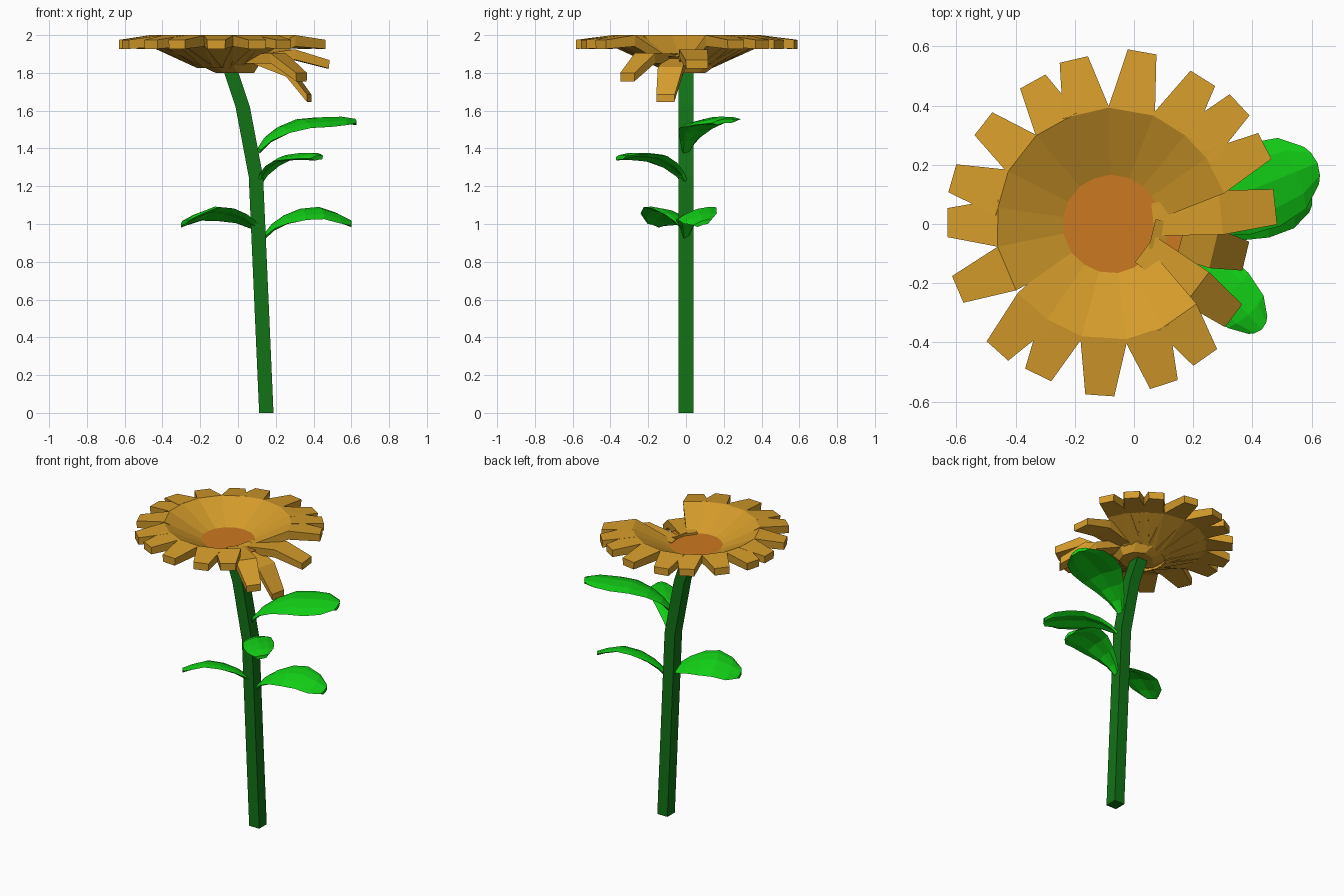
import bpy, bmesh
from math import cos, sin, radians, pi
from mathutils import Vector, Matrix

if "Cube" in bpy.data.objects:
    bpy.data.objects.remove(bpy.data.objects["Cube"])


def material(name, rgb):
    m = bpy.data.materials.new(name)
    m.diffuse_color = (*rgb, 1)
    m.use_nodes = True
    m.node_tree.nodes["Principled BSDF"].inputs["Base Color"].default_value = m.diffuse_color
    return m


STEM = material("stem_green", (0.006, 0.17, 0.008))
LEAF = material("leaf_green", (0.006, 0.62, 0.008))
PETAL = material("petal_gold", (0.66, 0.33, 0.024))
CORE = material("core_orange", (0.60, 0.19, 0.014))


def loft(bm, rings):
    """Join closed rings of points into a capped solid."""
    vs = [[bm.verts.new(p) for p in ring] for ring in rings]
    n = len(vs[0])
    for a, b in zip(vs, vs[1:]):
        for i in range(n):
            j = (i + 1) % n
            bm.faces.new((a[i], a[j], b[j], b[i]))
    bm.faces.new(vs[0][::-1])
    bm.faces.new(vs[-1])


def finish(bm, name, mat):
    bmesh.ops.recalc_face_normals(bm, faces=bm.faces[:])
    me = bpy.data.meshes.new(name)
    bm.to_mesh(me)
    bm.free()
    me.materials.append(mat)
    ob = bpy.data.objects.new(name, me)
    bpy.context.collection.objects.link(ob)
    return ob


# Stem: square tube along a bent path
bm = bmesh.new()
path = [(0.15, 0), (0.095, 1.25), (0.025, 1.62), (-0.045, 1.83)]
loft(bm, [[(x + sx * 0.038, sy * 0.04, z)
           for sx, sy in ((-1, -1), (1, -1), (1, 1), (-1, 1))] for x, z in path])
finish(bm, "stem", STEM)

# Cup and core: stacked low-poly discs
HX = -0.075


def disc(name, mat, profile, sides):
    b = bmesh.new()
    loft(b, [[(HX + 0.055 * (1 if r < 0.15 else 0) + r * cos(2 * pi * i / sides),
               r * sin(2 * pi * i / sides), z) for i in range(sides)]
             for r, z in profile])
    finish(b, name, mat)


disc("flower_cup", PETAL, [(0.105, 1.80), (0.205, 1.872)], 9)
disc("flower_core", CORE, [(0.22, 1.865), (0.25, 1.887)], 12)


# Petals: bent tapering strips (radius, top height, half width, thickness)
def petal(bm, angle, sections):
    a = radians(angle)
    d, n = Vector((cos(a), sin(a), 0)), Vector((-sin(a), cos(a), 0))
    rings = []
    for r, z, w, t in sections:
        top = Vector((HX, 0, z)) + d * r
        low = top - Vector((0, 0, t))
        rings.append([top - n * w, top + n * w, low + n * w * 0.95, low - n * w * 0.95])
    loft(bm, rings)


tips = [(27, .58), (43, .59), (58, .58), (80, .59), (103, .57), (119, .55),
        (142, .55), (164, .56), (179.5, .555), (203, .565), (228, .577),
        (244, .567), (266, .58), (288, .57), (305, .55)]
bm = bmesh.new()
for ang, r in tips:
    petal(bm, ang, [(0.13, 1.87, 0.055, 0.045), (0.385, 2.0, 0.08, 0.06),
                    (r, 1.975, 0.049, 0.048)])
# three drooping petals at the right
petal(bm, 6, [(0.14, 1.89, 0.055, 0.045), (0.37, 1.925, 0.075, 0.055),
              (0.555, 1.868, 0.06, 0.045)])
petal(bm, -37, [(0.14, 1.90, 0.055, 0.05), (0.36, 1.905, 0.068, 0.055),
                (0.515, 1.80, 0.048, 0.045)])
petal(bm, -13.5, [(0.14, 1.905, 0.05, 0.045), (0.355, 1.83, 0.068, 0.05),
                  (0.465, 1.685, 0.05, 0.04)])
finish(bm, "petals", PETAL)

# Leaves: arched strips, rolled down on their right-hand side
ROWS = [(0, 0, .16), (.1, .38, .38), (.25, .7, .65), (.45, .94, .92),
        (.66, 1, 1), (.86, .93, .86), (1, .8, .45)]


def leaf(name, base, angle, length, width, rise, drop, roll):
    bm = bmesh.new()
    rot = Matrix.Rotation(radians(angle), 3, 'Z')
    rings = []
    for s, h, w in ROWS:
        hw = width * w
        z0 = rise * h - drop * max(0, s - 0.66) / 0.34
        top = []
        for t in (-1, -0.6, 0, 0.6, 1):
            z = z0 + hw * (roll * t - 0.22 * t * t) + 0.02
            x = length * s * (1 - 0.04 * t * t * s)
            top.append(Vector((x, hw * t, z)))
        low = [p - Vector((0, 0, 0.022)) for p in reversed(top[1:-1])]
        rings.append([Vector(base) + rot @ p for p in top + low])
    loft(bm, rings)
    finish(bm, name, LEAF)


leaf("leaf_top", (0.11, 0, 1.38), 22, 0.55, 0.15, 0.165, -0.025, 0.12)
leaf("leaf_middle", (0.11, 0, 1.20), -48, 0.48, 0.095, 0.155, -0.02, 0.15)
leaf("leaf_right", (0.14, 0, 0.925), 11, 0.47, 0.105, 0.135, 0.035, 0.30)
leaf("leaf_left", (0.12, 0, 0.945), 203, 0.45, 0.12, 0.115, 0.04, 0.30)
